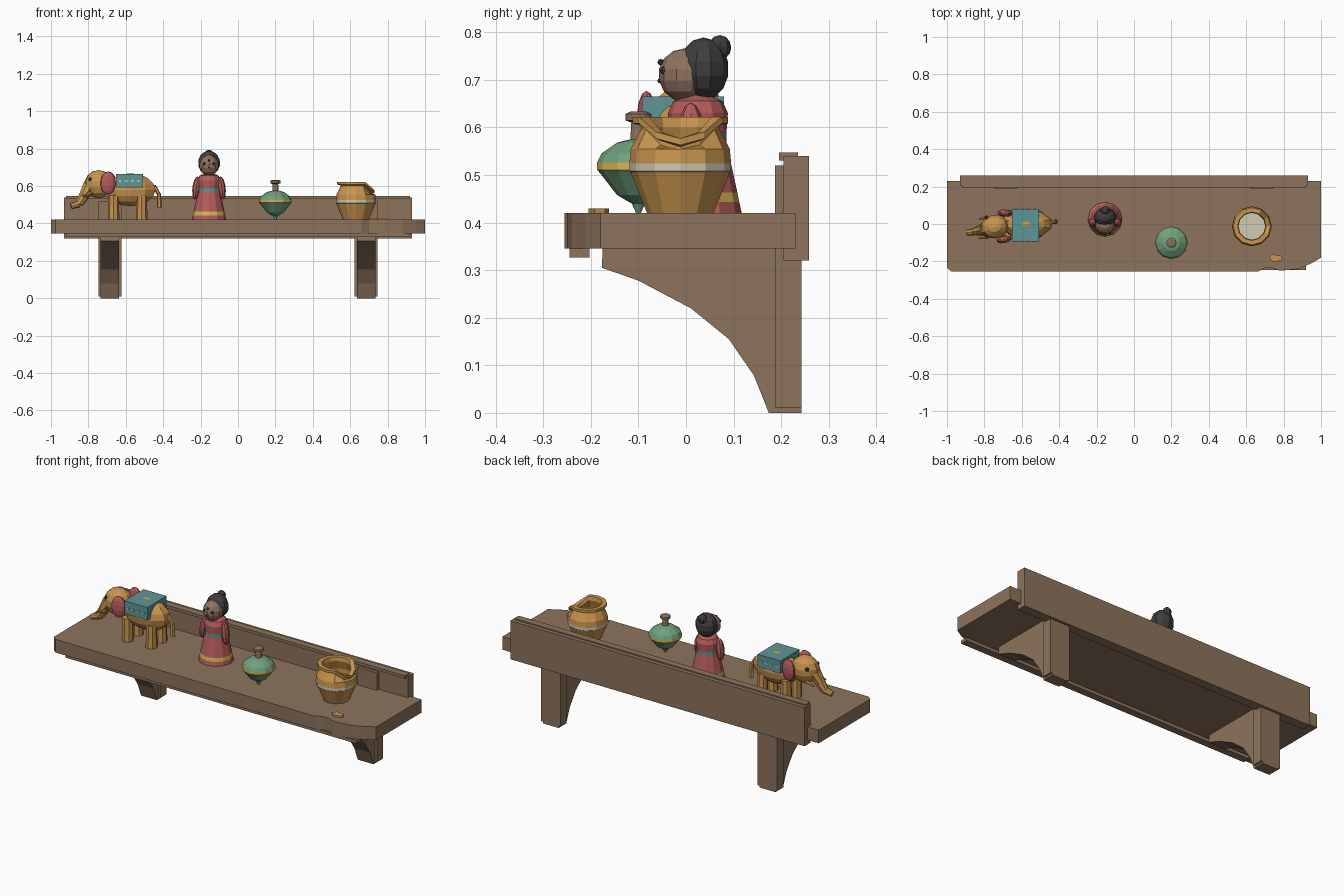
import bpy, bmesh, math
from mathutils import Vector, Matrix

if "Cube" in bpy.data.objects:
    bpy.data.objects.remove(bpy.data.objects["Cube"])


def material(name, r, g, b):
    m = bpy.data.materials.new(name)
    col = tuple((c / 255) ** 2.2 for c in (r, g, b)) + (1,)
    m.use_nodes = True
    m.diffuse_color = col
    m.node_tree.nodes["Principled BSDF"].inputs["Base Color"].default_value = col
    return m


WOOD = material("brown wood", 140, 115, 93)
SKIN = material("brown skin", 142, 114, 94)
GOLD = material("golden clay", 200, 148, 80)
RED = material("faded red", 180, 92, 92)
TEAL = material("teal", 95, 148, 150)
GREEN = material("soft green", 112, 160, 124)
YELLOW = material("yellow", 214, 180, 84)
CREAM = material("cream", 208, 200, 178)
BLACK = material("charcoal", 66, 63, 64)


def finish(name, bm, *mats):
    bmesh.ops.recalc_face_normals(bm, faces=bm.faces)
    me = bpy.data.meshes.new(name)
    bm.to_mesh(me)
    bm.free()
    for m in mats:
        me.materials.append(m)
    ob = bpy.data.objects.new(name, me)
    bpy.context.collection.objects.link(ob)
    return ob


def box(name, mat, x, y, z):
    bm = bmesh.new()
    size = [b - a for a, b in (x, y, z)]
    mid = [(a + b) / 2 for a, b in (x, y, z)]
    bmesh.ops.create_cube(bm, size=1, matrix=Matrix.Translation(mid) @ Matrix.Diagonal((*size, 1)))
    return finish(name, bm, mat)


def prism(name, mat, points, offset):
    """Extrude a flat outline of 3D points along an offset."""
    bm = bmesh.new()
    face = bm.faces.new([bm.verts.new(p) for p in points])
    new = bmesh.ops.extrude_face_region(bm, geom=[face], use_keep_orig=True)["geom"]
    bmesh.ops.translate(bm, vec=offset, verts=[v for v in new if isinstance(v, bmesh.types.BMVert)])
    return finish(name, bm, mat)


def ball(name, mat, centre, radii, turn=0, seg=10, rings=7, axis="Z"):
    bm = bmesh.new()
    mtx = Matrix.Translation(centre) @ Matrix.Rotation(turn, 4, axis) @ Matrix.Diagonal((*radii, 1))
    bmesh.ops.create_uvsphere(bm, u_segments=seg, v_segments=rings, radius=1, matrix=mtx)
    return finish(name, bm, mat)


def limb(name, mat, a, b, r1, r2, seg=8):
    a, b = Vector(a), Vector(b)
    rot = (b - a).to_track_quat("Z", "Y").to_matrix().to_4x4()
    bm = bmesh.new()
    bmesh.ops.create_cone(bm, cap_ends=True, segments=seg, radius1=r1, radius2=r2,
                          depth=(b - a).length, matrix=Matrix.Translation((a + b) / 2) @ rot)
    return finish(name, bm, mat)


def lathe(name, centre, profile, bands, mats, seg=12, shape=None):
    """Spin (radius, height) points; bands holds one material slot per step."""
    bm = bmesh.new()
    rows = []
    for r, z in profile:
        row = []
        for i in range(seg):
            t = 2 * math.pi * i / seg
            h = shape(t, z) if shape else z
            row.append(bm.verts.new((centre[0] + r * math.cos(t), centre[1] + r * math.sin(t), h)))
        rows.append(row)
    for low, high, slot in zip(rows, rows[1:], bands):
        for i in range(seg):
            j = (i + 1) % seg
            bm.faces.new((low[i], low[j], high[j], high[i])).material_index = slot
    for row, slot in ((rows[0], bands[0]), (rows[-1], bands[-1])):
        bm.faces.new(row).material_index = slot
    return finish(name, bm, *mats)


# Shelf board with one clipped and one worn front corner
outline = [(-1, .23), (-1, -.235), (-.975, -.255), (.66, -.255), (.7, -.235), (.74, -.235),
           (.78, -.25), (.88, -.24), (.95, -.21), (1, -.18), (1, .23)]
prism("shelf_board", WOOD, [(x, y, .345) for x, y in outline], (0, 0, .075))
box("back_panel", WOOD, (-.93, .93), (.205, .258), (.32, .54))
box("back_panel_lip", WOOD, (-.92, .92), (.195, .235), (.53, .547))
box("front_rail", WOOD, (-.92, .92), (-.245, -.203), (.327, .345))

# Wall brackets
curve = [(.243, 0), (.243, .345), (-.175, .345), (-.177, .305), (-.1, .278),
         (.01, .22), (.09, .155), (.143, .078), (.174, 0)]
for side, name in ((-1, "right"), (1, "left")):
    x = side * .685
    prism(f"{name}_bracket", WOOD, [(x - .05, y, z) for y, z in curve], (.1, 0, 0))
    box(f"{name}_bracket_post", WOOD, (x - .062, x + .062), (.187, .243), (.01, .52))

# Toy elephant
ball("elephant_body", GOLD, (-.575, 0, .58), (.14, .08, .088), rings=8)
ball("elephant_head", GOLD, (-.745, -.015, .61), (.078, .065, .075), turn=.2)
for x in (-.665, -.515):
    for y in (-.045, .045):
        limb("elephant_leg", GOLD, (x, y, .42), (x, y, .55), .031, .028)
trunk = [(-.795, -.025, .6), (-.825, -.035, .545), (-.85, -.04, .505), (-.893, -.046, .492)]
for i, (a, b) in enumerate(zip(trunk, trunk[1:])):
    limb("elephant_trunk", GOLD, a, b, .036 - i * .008, .028 - i * .006)
for y in (-.07, .035):
    limb("elephant_tusk", GOLD, (-.785, y, .565), (-.83, y - .008, .545), .011, .004, 6)
    ball("elephant_eye", BLACK, (-.79, y + (.01 if y < 0 else 0), .635), (.011, .011, .011), seg=6, rings=4)
ball("elephant_right_ear", RED, (-.695, -.083, .615), (.042, .02, .062), turn=.2)
ball("elephant_left_ear", RED, (-.69, .058, .615), (.042, .02, .062), turn=-.1)
limb("elephant_tail", GOLD, (-.45, .005, .6), (-.423, .012, .555), .012, .01, 6)
limb("elephant_tail_tip", GOLD, (-.423, .012, .56), (-.42, .012, .485), .01, .014, 6)
box("saddle_cloth", TEAL, (-.653, -.508), (-.093, .08), (.592, .665))
for i in range(4):
    x = -.63 + i * .033
    for y in (-.096, .079):
        box("cloth_dot", CREAM, (x - .005, x + .005), (y, y + .004), (.622, .632))

# Doll
DX, DY = -.155, .025
lathe("doll_robe", (DX, DY),
      [(.092, .42), (.087, .443), (.083, .463), (.06, .568), (.06, .588), (.063, .63), (.052, .655), (.025, .668)],
      [0, 1, 0, 2, 0, 0, 0], (RED, YELLOW, TEAL))
for s in (-1, 1):
    ball("doll_arm", RED, (DX + s * .068, DY - .015, .59), (.021, .026, .062), turn=-s * .12, axis="Y", seg=8)
    ball("doll_eye", BLACK, (DX + s * .026, -.047, .72), (.008, .008, .008), seg=6, rings=4)
ball("doll_face", SKIN, (DX, -.003, .71), (.054, .055, .056))
ball("doll_hair", BLACK, (DX, .037, .723), (.062, .053, .066))
ball("doll_bun", BLACK, (DX, .071, .768), (.024, .024, .026), seg=8, rings=6)
ball("doll_forehead_dot", BLACK, (DX, -.053, .737), (.007, .007, .007), seg=6, rings=4)
ball("doll_mouth", BLACK, (DX, -.056, .698), (.007, .004, .005), seg=6, rings=4)

# Spinning top
lathe("spinning_top", (.2, -.1),
      [(.005, .42), (.014, .44), (.045, .458), (.08, .503), (.087, .511), (.087, .526),
       (.078, .545), (.045, .568), (.017, .575), (.015, .61), (.027, .615), (.027, .628), (.018, .633)],
      [0, 0, 0, 0, 1, 0, 0, 0, 2, 2, 2, 2], (GREEN, YELLOW, WOOD))


# Clay pot with a broken rim on one side
def broken_rim(t, z):
    if z < .57:
        return z
    return z - .045 * max(0, (math.cos(t) - .55) / .45)


lathe("clay_pot", (.63, -.012),
      [(.07, .42), (.104, .505), (.107, .508), (.107, .524), (.104, .555), (.083, .595), (.083, .604),
       (.1, .608), (.1, .622), (.076, .622), (.072, .6), (.09, .55), (.09, .525), (.01, .525)],
      [0, 0, 1, 0, 0, 0, 0, 0, 0, 0, 0, 0, 1], (GOLD, CREAM), shape=broken_rim)

# Loose shard from the pot
shard = [(.72, -.18), (.745, -.205), (.795, -.192), (.785, -.17), (.74, -.162)]
prism("pot_shard", GOLD, [(x, y, .42) for x, y in shard], (0, 0, .01))
